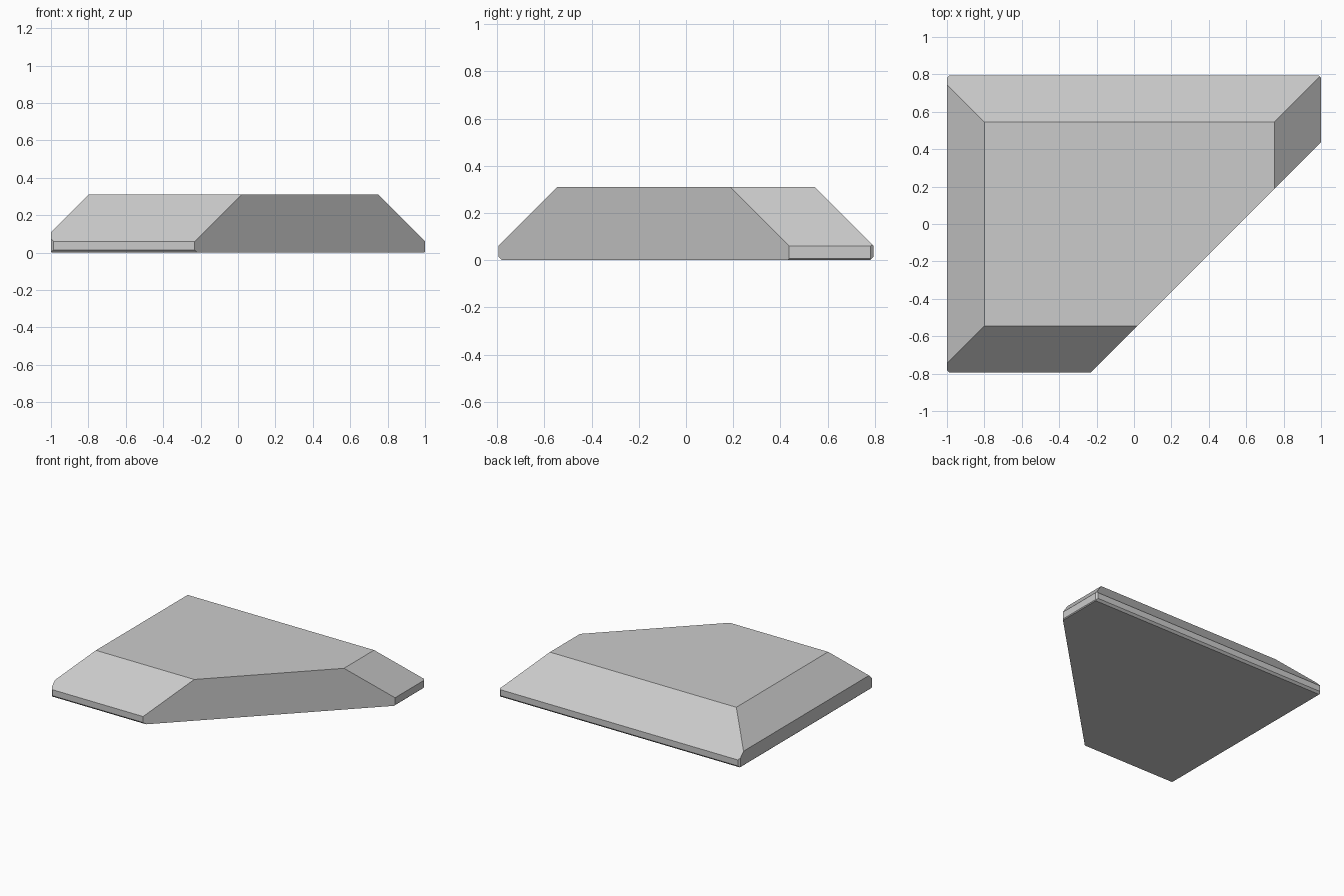
import bpy, bmesh
from mathutils import Vector

if "Cube" in bpy.data.objects:
    bpy.data.objects.remove(bpy.data.objects["Cube"])

bm = bmesh.new()
# Rectangular blank, 2 x 1.59 x 0.31, standing on the ground
bmesh.ops.create_cube(bm, size=1)
for v in bm.verts:
    v.co = Vector((v.co.x * 2, v.co.y * 1.59, (v.co.z + 0.5) * 0.31))


def slice_off(normal, offset):
    """Remove everything where dot(normal, p) > offset and cap the cut."""
    n = Vector(normal)
    geom = bm.verts[:] + bm.edges[:] + bm.faces[:]
    cut = bmesh.ops.bisect_plane(bm, geom=geom, dist=1e-5, plane_no=n,
                                 plane_co=n * (offset / n.length_squared),
                                 clear_outer=True)["geom_cut"]
    edges = [e for e in cut if isinstance(e, bmesh.types.BMEdge)]
    bmesh.ops.contextual_create(bm, geom=edges)


# Large diagonal cut through the front right corner
slice_off((1, -1, 0), 0.563)
# Sloped top sides
slice_off((-1, 0, 1), 1.11)
slice_off((1, 0, 1), 1.06)
for s in (-1, 1):
    slice_off((0, s, 1), 0.855)
# Small chamfers on the upright corners
for n in ((1, 1, 0), (-1, 1, 0), (-1, -1, 0)):
    slice_off(n, 1.782)
# Small chamfers along the bottom edges
for s in (-1, 1):
    slice_off((0, s, -1), 0.78)
    slice_off((s, 0, -1), 0.994)

bmesh.ops.recalc_face_normals(bm, faces=bm.faces[:])
mesh = bpy.data.meshes.new("bevelled_slab")
bm.to_mesh(mesh)
bm.free()
bpy.context.collection.objects.link(bpy.data.objects.new("bevelled_slab", mesh))
